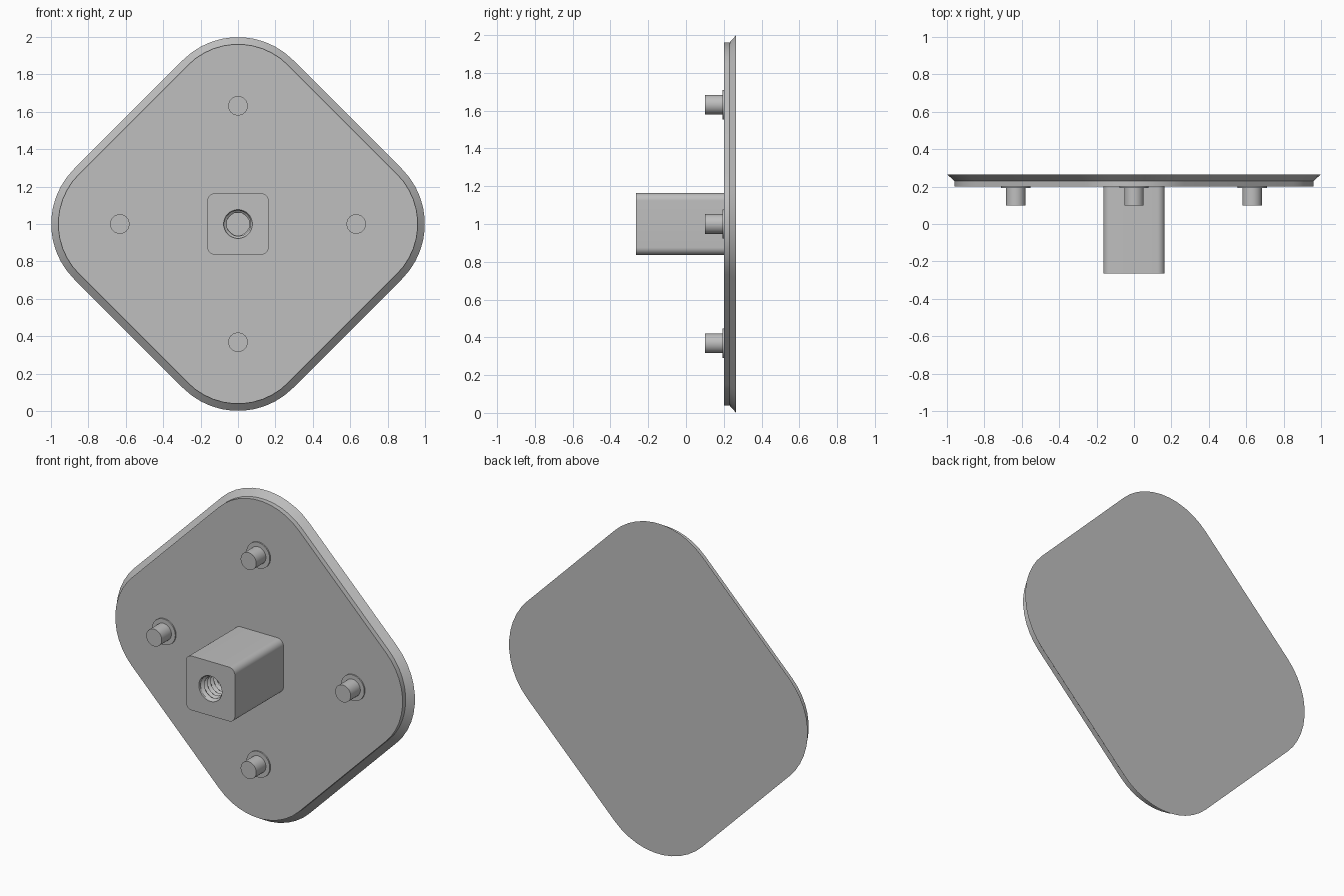
import bpy, bmesh, math

cube = bpy.data.objects.get("Cube")
if cube:
    bpy.data.objects.remove(cube, do_unlink=True)

grey = bpy.data.materials.new("light grey")
grey.use_nodes = True
colour = (0.52, 0.52, 0.52, 1)
grey.diffuse_color = colour
grey.node_tree.nodes["Principled BSDF"].inputs["Base Color"].default_value = colour

SEGMENTS = 48


def rounded_square(y, half, radius, turn=0.0):
    """Loop of points around the y axis, with rounded corners."""
    points, per_corner = [], SEGMENTS // 4
    for corner in range(4):
        mid = math.radians(45 + 90 * corner)
        reach = (half - radius) * math.sqrt(2)
        for step in range(per_corner):
            a = mid + math.pi / 2 * (step / (per_corner - 1) - 0.5) + turn
            points.append((reach * math.cos(mid + turn) + radius * math.cos(a), y,
                           reach * math.sin(mid + turn) + radius * math.sin(a)))
    return points


def ring(y, radius_at):
    """Circular loop; radius_at gives the radius for each angle."""
    angles = [2 * math.pi * (i + 0.5) / SEGMENTS for i in range(SEGMENTS)]
    return [(radius_at(a) * math.cos(a), y, radius_at(a) * math.sin(a)) for a in angles]


def circle(y, radius):
    return ring(y, lambda a: radius)


def loft(name, loops, location):
    """Skin consecutive loops and cap both ends."""
    bm = bmesh.new()
    rows = [[bm.verts.new(p) for p in loop] for loop in loops]
    for lower, upper in zip(rows, rows[1:]):
        for i in range(SEGMENTS):
            j = (i + 1) % SEGMENTS
            bm.faces.new((lower[i], lower[j], upper[j], upper[i]))
    bm.faces.new(rows[0])
    bm.faces.new(rows[-1])
    bmesh.ops.recalc_face_normals(bm, faces=bm.faces)
    mesh = bpy.data.meshes.new(name)
    bm.to_mesh(mesh)
    bm.free()
    mesh.materials.append(grey)
    obj = bpy.data.objects.new(name, mesh)
    obj.location = location
    bpy.context.collection.objects.link(obj)
    bpy.ops.object.select_all(action="DESELECT")
    obj.select_set(True)
    bpy.context.view_layer.objects.active = obj
    bpy.ops.object.shade_smooth_by_angle(angle=math.radians(30))
    return obj


# Diamond plate with a flared rim towards the back
FRONT, RIM, BACK = 0.2, 0.23, 0.264
INSET, HALF, CORNER = 0.038, 0.828, 0.415
diamond = math.pi / 4
loft("plate", [
    rounded_square(FRONT, HALF - INSET, CORNER - INSET, diamond),
    rounded_square(RIM, HALF - INSET, CORNER - INSET, diamond),
    rounded_square(BACK, HALF, CORNER, diamond),
], (0, 0, 1))

# Square post with a threaded blind hole
TIP, DEPTH, PITCH, ROWS = -0.264, 0.36, 0.03, 96
MAJOR, MINOR = 0.077, 0.059


def thread_row(k):
    depth = DEPTH * k / ROWS

    def radius(a):
        phase = (depth / PITCH + a / (2 * math.pi)) % 1
        ridge = 1 - abs(2 * phase - 1)
        fade = min(1, depth / PITCH, (DEPTH - depth) / PITCH)
        return MAJOR - (MAJOR - MINOR) * ridge * fade
    return ring(TIP + depth, radius)


loft("threaded_post",
     [rounded_square(FRONT + 0.01, 0.164, 0.04), rounded_square(TIP, 0.164, 0.04)]
     + [thread_row(k) for k in range(ROWS + 1)], (0, 0, 1))

# Four locating pins with thin collars
PIN, COLLAR, SPREAD = 0.052, 0.078, 0.632
for name, dx, dz in (("left", 1, 0), ("right", -1, 0), ("top", 0, 1), ("bottom", 0, -1)):
    loft(name + "_pin", [
        circle(FRONT + 0.005, COLLAR), circle(FRONT - 0.008, COLLAR),
        circle(FRONT - 0.008, PIN), circle(0.1, PIN),
    ], (SPREAD * dx, 0, 1 + SPREAD * dz))
